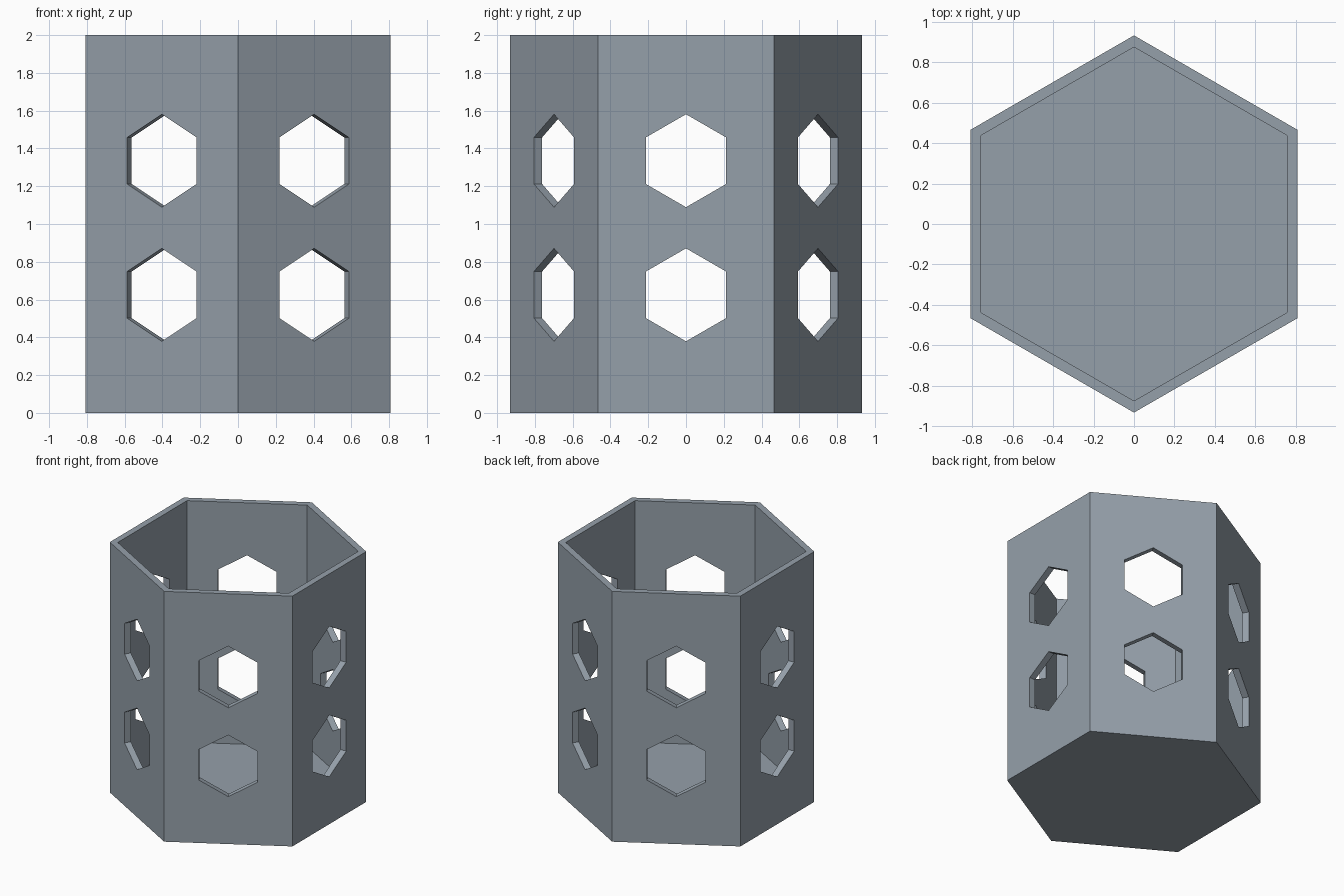
import bpy
import bmesh
from math import cos, sin, radians
from mathutils import Matrix, Vector

if "Cube" in bpy.data.objects:
    bpy.data.objects.remove(bpy.data.objects["Cube"], do_unlink=True)

HEIGHT = 2.0
OUTER_RADIUS = 0.932
INNER_RADIUS = 0.874
FLOOR = 0.07
HOLE_RADIUS = 0.246
HOLE_HEIGHTS = (0.625, 1.335)

# Material
steel = bpy.data.materials.new("blue_grey")
steel.use_nodes = True
colour = (0.30, 0.35, 0.40, 1.0)
steel.diffuse_color = colour
steel.node_tree.nodes["Principled BSDF"].inputs["Base Color"].default_value = colour


def add_hex_prism(bm, radius, low, high, matrix=Matrix()):
    """Six-sided prism along local z with corners on local +y and -y."""
    rings = []
    for z in (low, high):
        angles = [radians(90 + 60 * i) for i in range(6)]
        rings.append([bm.verts.new(matrix @ Vector((radius * cos(a), radius * sin(a), z)))
                      for a in angles])
    bottom, top = rings
    bm.faces.new(bottom[::-1])
    bm.faces.new(top)
    for i in range(6):
        j = (i + 1) % 6
        bm.faces.new((bottom[i], bottom[j], top[j], top[i]))


def make_object(name, bm):
    bmesh.ops.recalc_face_normals(bm, faces=bm.faces)
    mesh = bpy.data.meshes.new(name)
    bm.to_mesh(mesh)
    bm.free()
    mesh.materials.append(steel)
    obj = bpy.data.objects.new(name, mesh)
    bpy.context.collection.objects.link(obj)
    return obj


def cut(target, cutter):
    """Subtract the cutter, bake the result and discard the cutter."""
    cutter.hide_render = True
    mod = target.modifiers.new("cut", 'BOOLEAN')
    mod.operation = 'DIFFERENCE'
    mod.solver = 'EXACT'
    mod.object = cutter
    bpy.context.view_layer.objects.active = target
    bpy.ops.object.modifier_apply(modifier=mod.name)
    bpy.data.objects.remove(cutter, do_unlink=True)


# Solid hexagonal body
bm = bmesh.new()
add_hex_prism(bm, OUTER_RADIUS, 0, HEIGHT)
holder = make_object("hexagonal_holder", bm)

# Open cavity above the floor
bm = bmesh.new()
add_hex_prism(bm, INNER_RADIUS, FLOOR, HEIGHT + 0.1)
cut(holder, make_object("cavity_cutter", bm))

# Two hexagonal windows in each wall
bm = bmesh.new()
outward = Matrix(((0, 0, 1, 0), (1, 0, 0, 0), (0, 1, 0, 0), (0, 0, 0, 1)))
for side in range(6):
    for z in HOLE_HEIGHTS:
        place = (Matrix.Rotation(radians(60 * side), 4, 'Z')
                 @ Matrix.Translation((0, 0, z)) @ outward)
        add_hex_prism(bm, HOLE_RADIUS, 0.7, 0.9, place)
cut(holder, make_object("window_cutter", bm))
